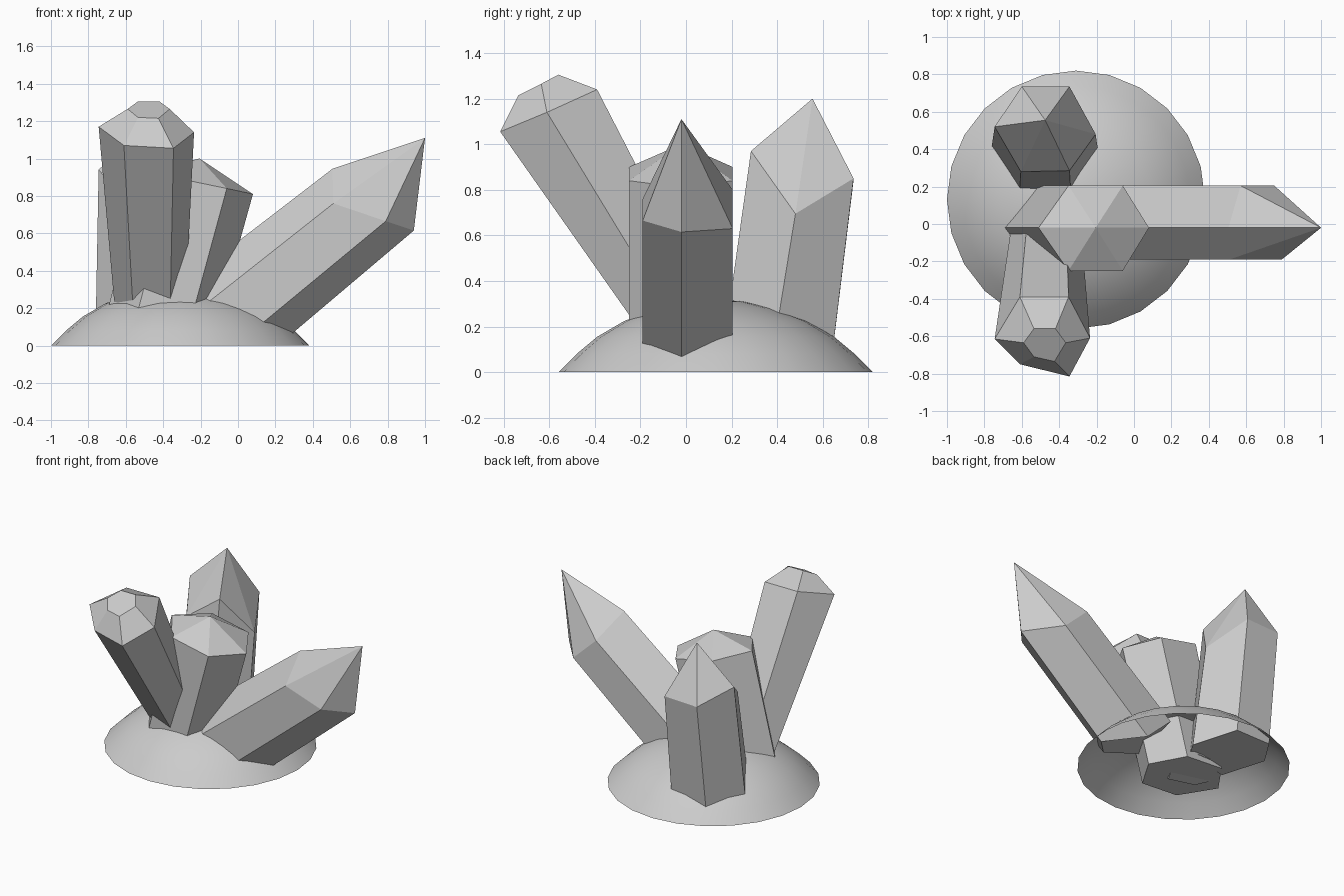
import bpy, bmesh, math
from mathutils import Vector

if "Cube" in bpy.data.objects:
    bpy.data.objects.remove(bpy.data.objects["Cube"])


def finish(name, bm, smooth=False):
    bmesh.ops.recalc_face_normals(bm, faces=bm.faces)
    mesh = bpy.data.meshes.new(name)
    bm.to_mesh(mesh)
    bm.free()
    for p in mesh.polygons:
        p.use_smooth = smooth
    obj = bpy.data.objects.new(name, mesh)
    bpy.context.collection.objects.link(obj)
    return obj


def crystal(name, shoulder, tip, sweep, scale):
    """Six-sided prism swept down from its shoulder ring, closed by a point or a small facet."""
    bm = bmesh.new()
    pts = [Vector(p) for p in shoulder]
    mid = sum(pts, Vector()) / len(pts)
    s, sweep = Vector(scale), Vector(sweep)
    top = [bm.verts.new(p) for p in pts]
    low = [bm.verts.new(mid + sweep + (p - mid) * s) for p in pts]
    cap = [bm.verts.new(p) for p in tip]
    n = len(top)
    for i in range(n):
        j = (i + 1) % n
        bm.faces.new((low[i], low[j], top[j], top[i]))
        if len(cap) == 1:
            bm.faces.new((top[i], top[j], cap[0]))
        else:
            bm.faces.new((top[i], top[j], cap[j], cap[i]))
    if len(cap) > 1:
        bm.faces.new(cap)
    bm.faces.new(low[::-1])
    return finish(name, bm)


# Rock mound: hollow low dome, open underneath
bm = bmesh.new()
profile = [(0.69, 0), (0.61, 0.08), (0.52, 0.155), (0.40, 0.225), (0.25, 0.28), (0.12, 0.31)]
SEG = 24
rings = []
for r, z in profile:
    rings.append([bm.verts.new((-0.31 + r * math.cos(2 * math.pi * k / SEG),
                                0.13 + r * math.sin(2 * math.pi * k / SEG), z))
                  for k in range(SEG)])
peak = bm.verts.new((-0.31, 0.13, 0.32))
for a, b in zip(rings, rings[1:]):
    for k in range(SEG):
        m = (k + 1) % SEG
        bm.faces.new((a[k], a[m], b[m], b[k]))
for k in range(SEG):
    bm.faces.new((rings[-1][k], rings[-1][(k + 1) % SEG], peak))
finish("rock_base", bm, smooth=True)

# Long crystal leaning to the right
crystal("right_crystal",
        [(0.94, -0.02, 0.615), (0.79, -0.19, 0.665), (0.51, -0.19, 0.76),
         (0.505, -0.02, 0.945), (0.57, 0.205, 0.80), (0.75, 0.205, 0.63)],
        [(1.0, -0.02, 1.11)], (-0.70, 0, -0.565), (1.08, 1, 1.08))

# Broad middle crystal
crystal("middle_crystal",
        [(0.08, -0.02, 0.81), (-0.06, -0.25, 0.84), (-0.35, -0.25, 0.90),
         (-0.51, -0.02, 0.93), (-0.35, 0.205, 0.90), (-0.06, 0.205, 0.84)],
        [(-0.205, -0.02, 1.0)], (-0.22, 0, -0.83), (1, 1, 0.3))

# Front crystal with a flat six-sided top facet
crystal("front_crystal",
        [(-0.745, -0.615, 1.17), (-0.61, -0.75, 1.07), (-0.345, -0.815, 1.055),
         (-0.235, -0.61, 1.14), (-0.35, -0.39, 1.24), (-0.61, -0.39, 1.24)],
        [(-0.59, -0.635, 1.265), (-0.535, -0.71, 1.22), (-0.425, -0.735, 1.215),
         (-0.365, -0.635, 1.265), (-0.42, -0.56, 1.305), (-0.535, -0.56, 1.305)],
        (0.02, 0.66, -1.1), (0.7, 0.7, 0.3))

# Back crystal with an uneven point
crystal("back_crystal",
        [(-0.745, 0.52, 0.94), (-0.605, 0.28, 0.78), (-0.345, 0.285, 0.97),
         (-0.205, 0.48, 0.695), (-0.345, 0.735, 0.85), (-0.60, 0.735, 0.84)],
        [(-0.475, 0.555, 1.2)], (0, -0.11, -0.79), (1.06, 1.06, 0.3))
